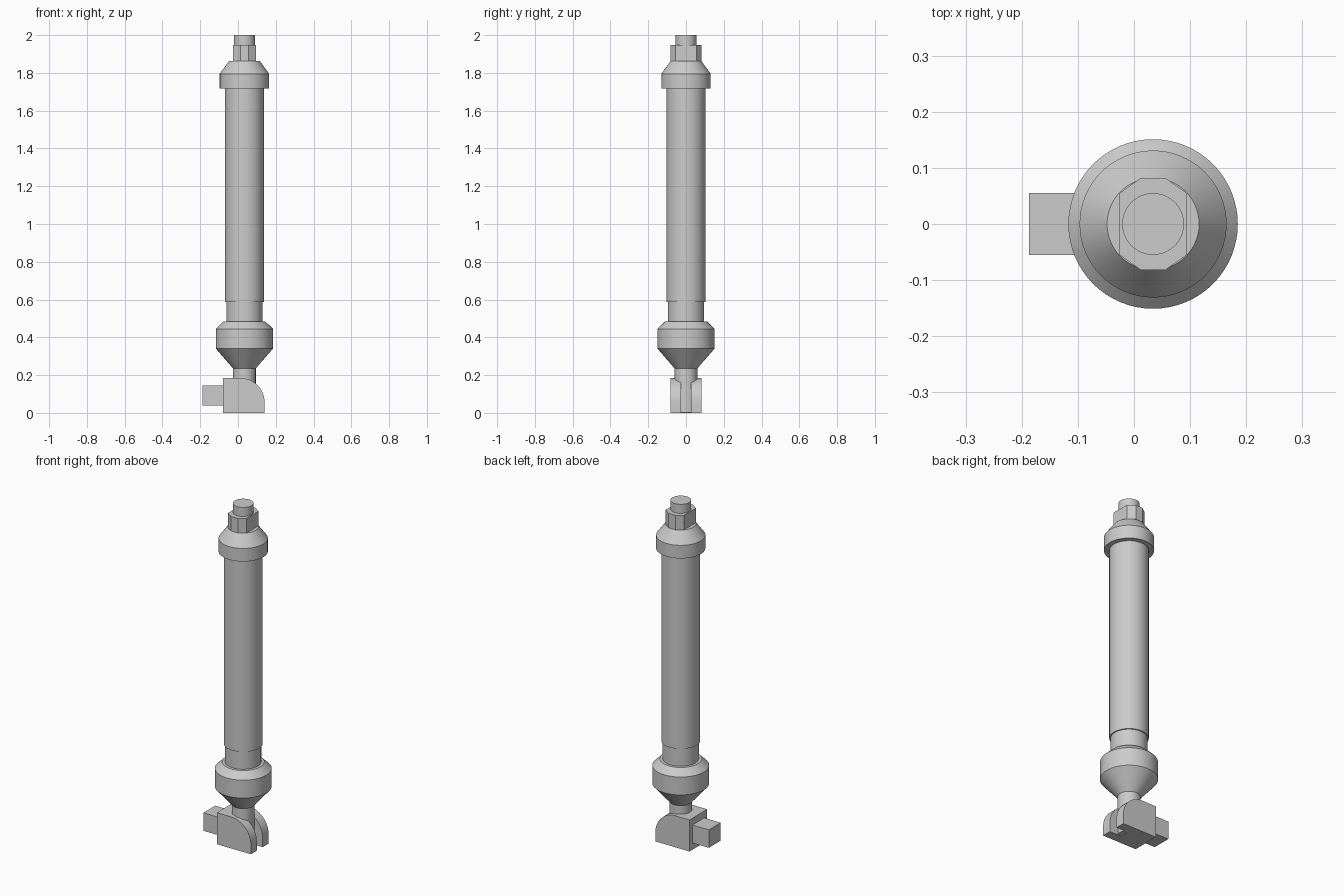
import bpy
import bmesh
from math import sin, cos, pi, radians

AXIS_X = 0.034

cube = bpy.data.objects.get("Cube")
if cube:
    bpy.data.objects.remove(cube, do_unlink=True)

grey = bpy.data.materials.new("plain grey")
grey.use_nodes = True
grey.diffuse_color = (0.6, 0.6, 0.6, 1)
grey.node_tree.nodes["Principled BSDF"].inputs["Base Color"].default_value = (0.6, 0.6, 0.6, 1)


def make_object(name, bm, smooth=False):
    bmesh.ops.recalc_face_normals(bm, faces=bm.faces)
    mesh = bpy.data.meshes.new(name)
    bm.to_mesh(mesh)
    bm.free()
    mesh.materials.append(grey)
    obj = bpy.data.objects.new(name, mesh)
    bpy.context.collection.objects.link(obj)
    bpy.ops.object.select_all(action="DESELECT")
    obj.select_set(True)
    bpy.context.view_layer.objects.active = obj
    if smooth:
        bpy.ops.object.shade_smooth_by_angle(angle=radians(25))
    return obj


def turned(name, profile, sides=64):
    """Closed solid of revolution about the main axis, from (radius, z) pairs."""
    bm = bmesh.new()
    rings = [[bm.verts.new((AXIS_X + r * cos(2 * pi * i / sides), r * sin(2 * pi * i / sides), z))
              for i in range(sides)] for r, z in profile]
    for low, high in zip(rings, rings[1:]):
        for i in range(sides):
            j = (i + 1) % sides
            bm.faces.new((low[i], low[j], high[j], high[i]))
    bm.faces.new(rings[0])
    bm.faces.new(rings[-1])
    return make_object(name, bm, smooth=True)


def prism(name, outline, offset, smooth=False):
    """Extrude a flat 3D outline along an offset."""
    bm = bmesh.new()
    face = bm.faces.new([bm.verts.new(p) for p in outline])
    new = bmesh.ops.extrude_face_region(bm, geom=[face])["geom"]
    verts = [v for v in new if isinstance(v, bmesh.types.BMVert)]
    bmesh.ops.translate(bm, verts=verts, vec=offset)
    return make_object(name, bm, smooth)


def box(name, x0, x1, y, z0, z1):
    return prism(name, [(x0, -y, z0), (x1, -y, z0), (x1, -y, z1), (x0, -y, z1)], (0, 2 * y, 0))


# Turned body
turned("lower_rod", [(0.06, 0.001), (0.06, 0.235)])
turned("lower_collar", [(0.06, 0.235), (0.151, 0.34), (0.151, 0.445), (0.112, 0.483)])
turned("inner_sleeve", [(0.096, 0.483), (0.096, 0.588)])
turned("barrel", [(0.103, 0.588), (0.103, 1.72)])
turned("top_collar", [(0.131, 1.718), (0.131, 1.795), (0.082, 1.862)])
turned("top_stud", [(0.055, 1.947), (0.055, 2.0)])

# Nut with two wide flats and chamfered corners
corner = [(0.06, 0.055), (0.022, 0.082)]
quarter = corner + [(-x, y) for x, y in reversed(corner)]
nut = quarter + [(-x, -y) for x, y in quarter]
prism("top_nut", [(AXIS_X + x, y, 1.862) for x, y in nut], (0, 0, 0.085))

# Rounded clevis, slotted at its curved end
side = [(-0.08, 0), (0.141, 0)]
side += [(0.011 + 0.13 * cos(a), 0.055 + 0.13 * sin(a))
         for a in (pi / 2 * i / 16 for i in range(17))]
side += [(-0.08, 0.185)]
clevis = prism("clevis", [(x, -0.082, z) for x, z in side], (0, 0.164, 0), smooth=True)
cutter = box("slot_cutter", 0.06, 0.2, 0.027, -0.1, 0.3)
cutter.hide_render = True
slot = clevis.modifiers.new("slot", "BOOLEAN")
slot.operation = "DIFFERENCE"
slot.solver = "EXACT"
slot.object = cutter
bpy.context.view_layer.objects.active = clevis
bpy.ops.object.modifier_apply(modifier=slot.name)
bpy.data.objects.remove(cutter, do_unlink=True)

# Square peg behind the clevis
box("square_peg", -0.187, -0.08, 0.055, 0.04, 0.145)
